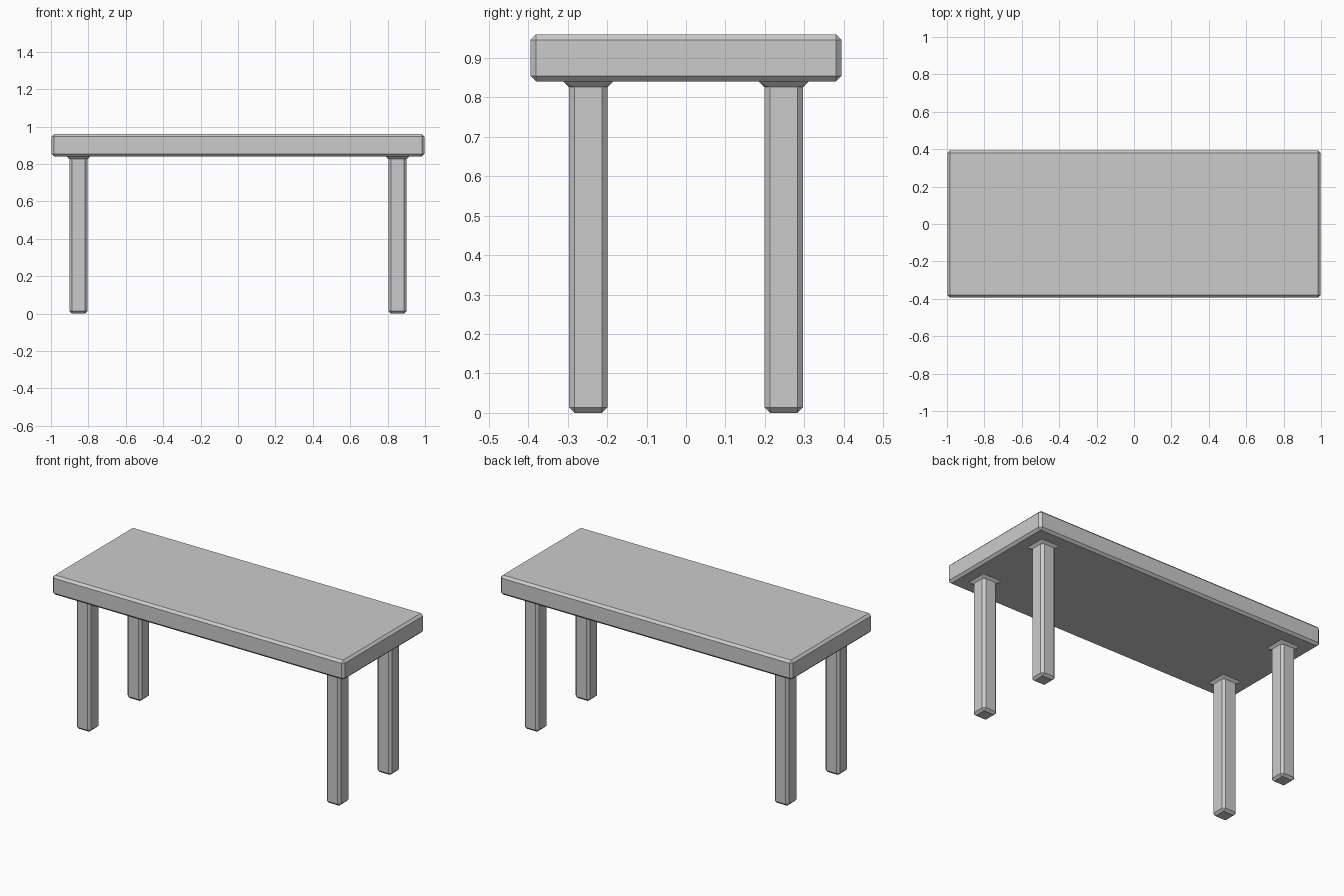
import bpy, bmesh

if "Cube" in bpy.data.objects:
    bpy.data.objects.remove(bpy.data.objects["Cube"])

BEVEL = 0.014
TOP_Z, UNDER_Z = 0.96, 0.84
HALF_X, HALF_Y = 0.997, 0.394
LEG_X, LEG_Y, LEG_HALF = 0.853, 0.248, 0.049

grey = bpy.data.materials.new("plain grey")
grey.diffuse_color = (0.6, 0.6, 0.6, 1)
grey.use_nodes = True
grey.node_tree.nodes["Principled BSDF"].inputs["Base Color"].default_value = grey.diffuse_color


def add_object(name, bm):
    bmesh.ops.recalc_face_normals(bm, faces=bm.faces)
    mesh = bpy.data.meshes.new(name)
    bm.to_mesh(mesh)
    bm.free()
    mesh.materials.append(grey)
    obj = bpy.data.objects.new(name, mesh)
    bpy.context.collection.objects.link(obj)
    return obj


def ring(bm, half, cut, z):
    """Square outline with chamfered corners; two points per corner."""
    inner = half - cut
    pts = [(half, -inner), (half, inner), (inner, half), (-inner, half),
           (-half, inner), (-half, -inner), (-inner, -half), (inner, -half)]
    return [bm.verts.new((x, y, z)) for x, y in pts]


# table top: box with single-segment bevelled edges
bm = bmesh.new()
bmesh.ops.create_cube(bm, size=1)
for v in bm.verts:
    v.co = (v.co.x * 2 * HALF_X, v.co.y * 2 * HALF_Y,
            (TOP_Z + UNDER_Z) / 2 + v.co.z * (TOP_Z - UNDER_Z))
bmesh.ops.bevel(bm, geom=bm.edges[:], offset=BEVEL, segments=1, affect='EDGES')
add_object("table_top", bm)

# legs: chamfered posts, tapered at the foot and flared into the top
for sx, side in ((-1, "left"), (1, "right")):
    for sy, end in ((-1, "front"), (1, "back")):
        bm = bmesh.new()
        rings = [ring(bm, LEG_HALF - BEVEL, 0, 0),
                 ring(bm, LEG_HALF, BEVEL, BEVEL),
                 ring(bm, LEG_HALF, BEVEL, UNDER_Z - BEVEL),
                 ring(bm, LEG_HALF + BEVEL, 0, UNDER_Z)]
        bm.faces.new(rings[0])
        for lower, upper in zip(rings, rings[1:]):
            for i in range(8):
                j = (i + 1) % 8
                bm.faces.new((lower[i], lower[j], upper[j], upper[i]))
        bmesh.ops.remove_doubles(bm, verts=bm.verts[:], dist=0.0001)
        leg = add_object(f"{end}_{side}_leg", bm)
        leg.location = (sx * LEG_X, sy * LEG_Y, 0)
